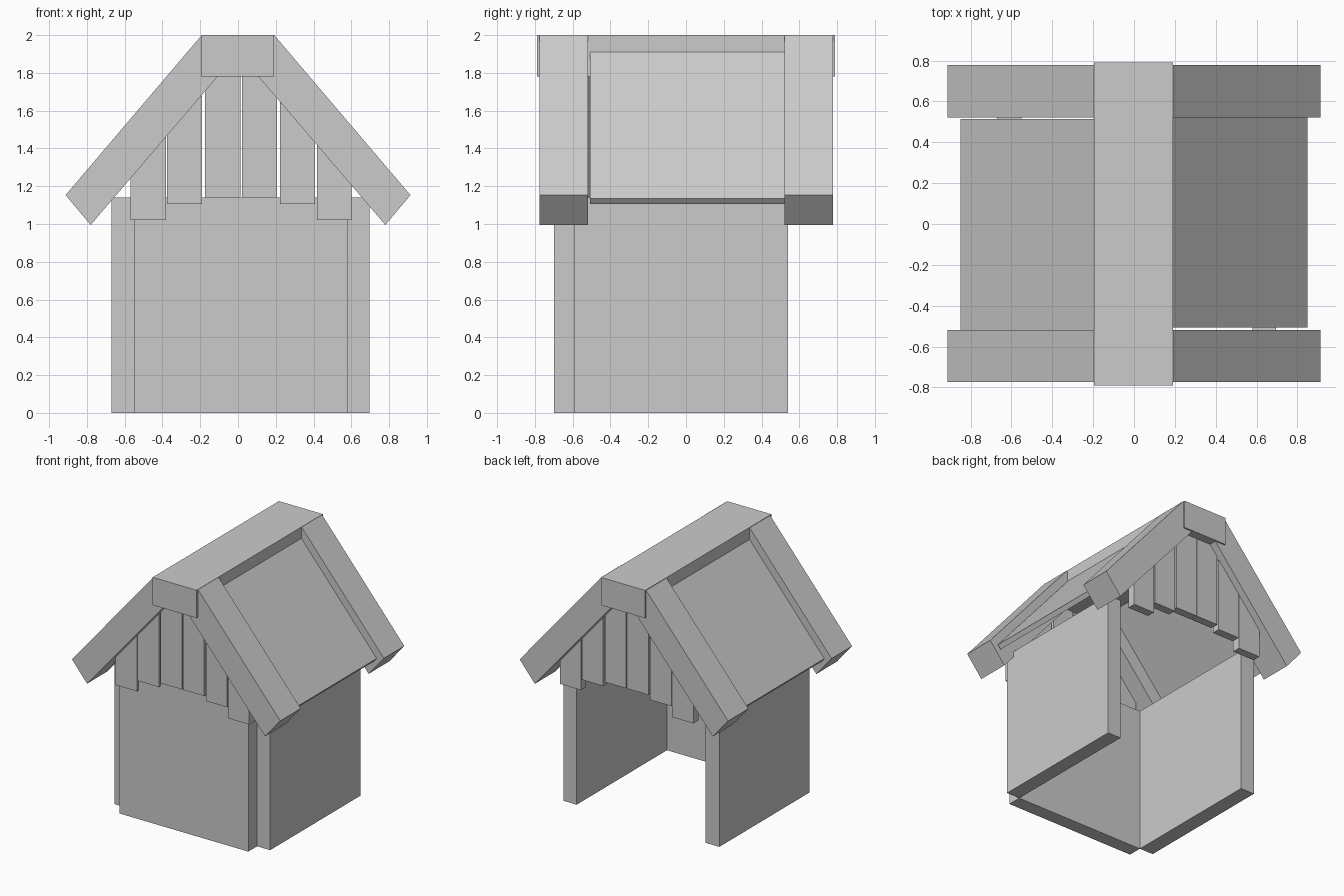
import bpy, bmesh

if "Cube" in bpy.data.objects:
    bpy.data.objects.remove(bpy.data.objects["Cube"])


def prism(name, profile, y0, y1):
    """Extrude an (x, z) profile along y."""
    bm = bmesh.new()
    face = bm.faces.new([bm.verts.new((x, y0, z)) for x, z in profile])
    ext = bmesh.ops.extrude_face_region(bm, geom=[face])
    verts = [v for v in ext["geom"] if isinstance(v, bmesh.types.BMVert)]
    bmesh.ops.translate(bm, verts=verts, vec=(0, y1 - y0, 0))
    bmesh.ops.recalc_face_normals(bm, faces=bm.faces)
    mesh = bpy.data.meshes.new(name)
    bm.to_mesh(mesh)
    bm.free()
    obj = bpy.data.objects.new(name, mesh)
    bpy.context.collection.objects.link(obj)
    return obj


def box(name, x0, x1, y0, y1, z0, z1):
    return prism(name, [(x0, z0), (x1, z0), (x1, z1), (x0, z1)], y0, y1)


# Walls: two sides and a front, open at the back
box("left_wall", -0.67, -0.55, -0.59, 0.54, 0, 1.14)
box("right_wall", 0.58, 0.695, -0.59, 0.54, 0, 1.14)
box("front_wall", -0.55, 0.58, -0.70, -0.59, 0, 1.14)

# Ridge beam
box("ridge_beam", -0.195, 0.19, -0.79, 0.79, 1.78, 2.0)

# Sloping gable beams and thin roof panels
rafter = [(0.192, 2.0), (0.913, 1.153), (0.78, 0.995), (0.107, 1.782)]
panel = [(0.15, 1.957), (0.85, 1.135), (0.825, 1.105), (0.125, 1.927)]
for side, sx, p0, p1 in (("left", -1, -0.518, 0.515), ("right", 1, -0.507, 0.523)):
    beam = [(sx * x, z) for x, z in rafter]
    prism(side + "_front_rafter", beam, -0.775, -0.518)
    prism(side + "_back_rafter", beam, 0.522, 0.778)
    prism(side + "_roof_panel", [(sx * x, z) for x, z in panel], p0, p1)

# Gable planks: x range, bottom, top (tops are buried in the beams)
planks = [(-0.57, -0.38, 1.02, 1.47), (-0.375, -0.19, 1.105, 1.68),
          (-0.175, 0.012, 1.14, 1.80), (0.02, 0.207, 1.14, 1.80),
          (0.222, 0.407, 1.105, 1.66), (0.418, 0.602, 1.02, 1.44)]
for end, y0, y1 in (("front", -0.72, -0.655), ("back", 0.655, 0.72)):
    for i, (x0, x1, z0, z1) in enumerate(planks):
        box(f"{end}_gable_plank_{i + 1}", x0, x1, y0, y1, z0, z1)
